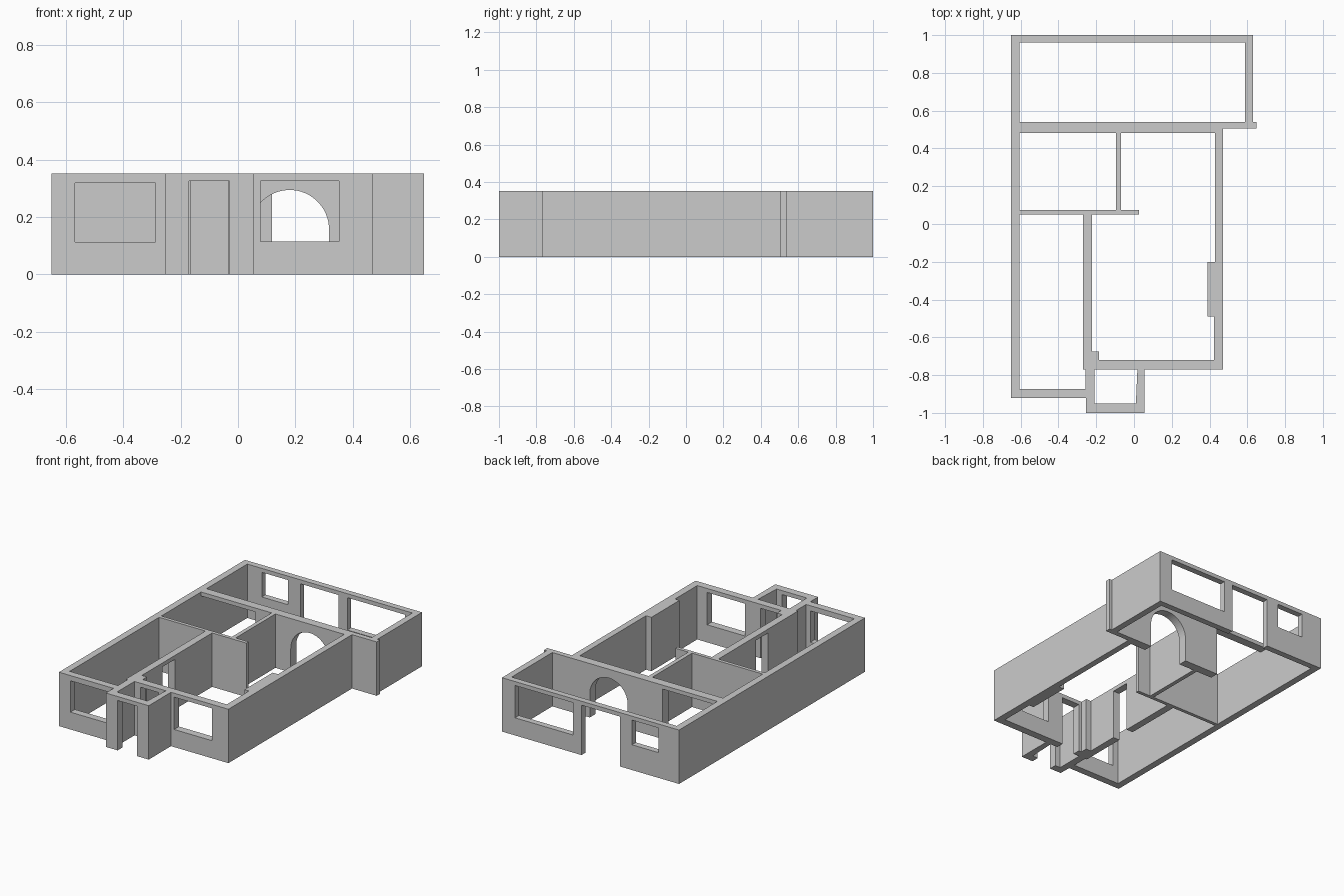
import bpy, bmesh, math

if "Cube" in bpy.data.objects:
    bpy.data.objects.remove(bpy.data.objects["Cube"])

H = 0.352          # wall height
HEAD = 0.326       # top of doors and windows


def prism(bm, loops, offset):
    """Fill a flat outline (extra loops become holes) and extrude it."""
    edges = []
    for pts in loops:
        vs = [bm.verts.new(p) for p in pts]
        edges += [bm.edges.new((vs[i - 1], vs[i])) for i in range(len(vs))]
    fill = bmesh.ops.triangle_fill(bm, edges=edges, use_beauty=True, use_dissolve=False)
    faces = [g for g in fill["geom"] if isinstance(g, bmesh.types.BMFace)]
    ext = bmesh.ops.extrude_face_region(bm, geom=faces, use_keep_orig=True)
    top = [g for g in ext["geom"] if isinstance(g, bmesh.types.BMVert)]
    bmesh.ops.translate(bm, verts=top, vec=offset)


def finish(bm, name):
    bmesh.ops.recalc_face_normals(bm, faces=bm.faces)
    me = bpy.data.meshes.new(name)
    bm.to_mesh(me)
    bm.free()
    ob = bpy.data.objects.new(name, me)
    bpy.context.collection.objects.link(ob)
    return ob


def rect(x0, x1, y0, y1):
    return [(x0, y0), (x1, y0), (x1, y1), (x0, y1)]


# Floor plan: outer outline and the rooms left open inside it
outline = [(-.65, 1), (.63, 1), (.63, .54), (.648, .54), (.648, .506), (.47, .506),
           (.47, -.77), (.055, -.77), (.055, -1), (-.255, -1), (-.255, -.92), (-.65, -.92)]
back_room = rect(-.605, .588, .54, .96)
side_room = rect(-.605, -.095, .073, .483)
front_room = [(-.605, .05), (-.27, .05), (-.27, -.77), (-.257, -.77),
              (-.257, -.873), (-.605, -.873)]
main_room = [(-.068, .483), (.429, .483), (.429, -.2), (.39, -.2), (.39, -.49),
             (.423, -.49), (.423, -.72), (-.185, -.72), (-.185, -.675),
             (-.222, -.675), (-.222, .05), (.026, .05), (.026, .073), (-.068, .073)]
porch = [(-.209, -.77), (.018, -.77), (.01, -.95), (-.209, -.95)]

bm = bmesh.new()
prism(bm, [[(x, y, 0) for x, y in loop] for loop in
           (outline, back_room, side_room, front_room, main_room, porch)], (0, 0, H))
walls = finish(bm, "house_walls")

# Openings: x0, x1, y0, y1, z0, z1 (doors start below the floor)
openings = [
    (-.567, -.287, -.96, -.84, .113, .318),   # front left window
    (.078, .351, -.80, -.69, .115, HEAD),     # front right window
    (-.17, -.03, -1.05, -.90, -.05, HEAD),    # porch door
    (-.165, -.035, -.80, -.69, -.05, HEAD),   # entrance door
    (-.30, -.19, -.46, -.335, -.05, HEAD),    # inner door
    (-.605, -.21, .45, .57, -.05, HEAD),      # side room opening
    (-.50, -.31, .93, 1.05, .165, HEAD),      # back small window
    (-.222, .055, .93, 1.05, -.05, HEAD),     # back door
    (.118, .535, .93, 1.05, .115, HEAD),      # back large window
]
bm = bmesh.new()
for x0, x1, y0, y1, z0, z1 in openings:
    prism(bm, [[(x, y, z0) for x, y in rect(x0, x1, y0, y1)]], (0, 0, z1 - z0))

# Round-topped archway through the middle wall
cx, cz, r, n = .18, .157, .137, 32
arch = [(cx - r, .45, -.05), (cx + r, .45, -.05)]
arch += [(cx + r * math.cos(math.pi * i / n), .45, cz + r * math.sin(math.pi * i / n))
         for i in range(n + 1)]
prism(bm, [arch], (0, .12, 0))
cutter = finish(bm, "opening_cutter")
cutter.hide_render = True

# Cut all the openings
mod = walls.modifiers.new("openings", "BOOLEAN")
mod.operation = "DIFFERENCE"
mod.solver = "EXACT"
mod.object = cutter
bpy.context.view_layer.objects.active = walls
bpy.ops.object.modifier_apply(modifier=mod.name)
bpy.data.objects.remove(cutter)
